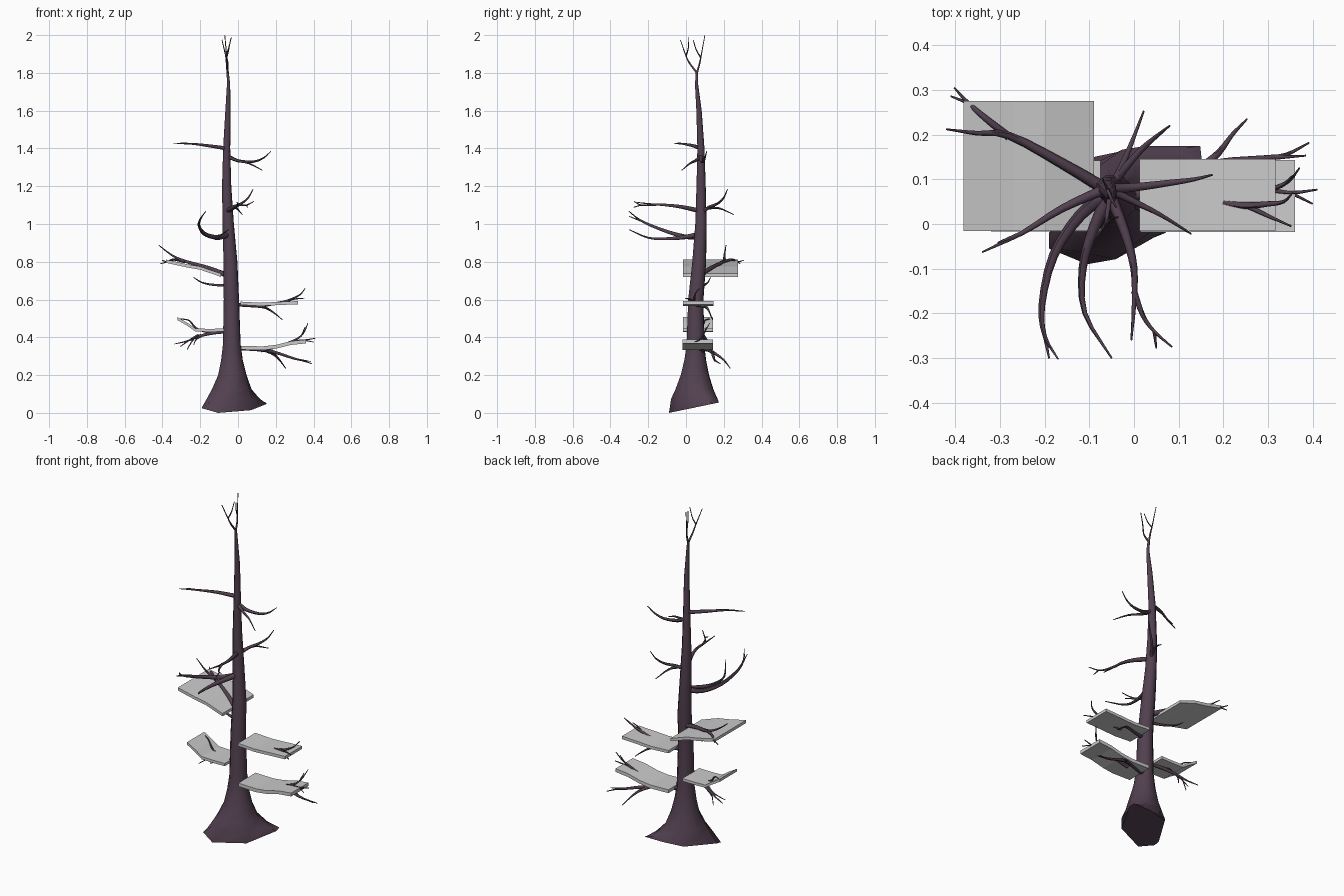
import bpy, bmesh, math
from mathutils import Vector

def material(name, rgb):
    m = bpy.data.materials.new(name)
    m.diffuse_color = (*rgb, 1)
    return m

BARK = material("dark plum bark", (0.085, 0.052, 0.08))
GREY = material("plain grey", (0.6, 0.6, 0.6))

def finish(name, bm, mat, angle):
    bmesh.ops.recalc_face_normals(bm, faces=bm.faces)
    me = bpy.data.meshes.new(name)
    bm.to_mesh(me)
    bm.free()
    me.materials.append(mat)
    ob = bpy.data.objects.new(name, me)
    bpy.context.collection.objects.link(ob)
    bpy.ops.object.select_all(action='DESELECT')
    ob.select_set(True)
    bpy.context.view_layer.objects.active = ob
    if angle:
        bpy.ops.object.shade_smooth_by_angle(angle=math.radians(angle))

def loft(bm, rings):
    """Skin a list of rings (each a list of points) and cap both ends."""
    rows = [[bm.verts.new(p) for p in r] for r in rings]
    n = len(rows[0])
    for a, b in zip(rows, rows[1:]):
        for i in range(n):
            j = (i + 1) % n
            bm.faces.new((a[i], a[j], b[j], b[i]))
    bm.faces.new(rows[0])
    bm.faces.new(rows[-1])

def spline(pts, steps=3):
    """Catmull-Rom sampling through the points."""
    p = [Vector(q) for q in pts]
    p = [2 * p[0] - p[1]] + p + [2 * p[-1] - p[-2]]
    out = []
    for k in range(1, len(p) - 2):
        a, b, c, d = p[k - 1:k + 3]
        for s in range(steps):
            t = s / steps
            out.append(0.5 * (2 * b + (c - a) * t + (2 * a - 5 * b + 4 * c - d) * t * t
                              + (3 * b - a - 3 * c + d) * t ** 3))
    return out + [p[-2]]

def branch(name, pts, r0=0.012, r1=0.002, sides=6):
    path = spline(pts)
    last = len(path) - 1
    prev, q, rings = None, None, []
    for i, c in enumerate(path):
        d = (path[min(i + 1, last)] - path[max(i - 1, 0)]).normalized()
        q = prev.rotation_difference(d) @ q if prev else d.to_track_quat('Z', 'Y')
        prev = d
        r = r0 + (r1 - r0) * i / last
        rings.append([c + q @ Vector((r * math.cos(a), r * math.sin(a), 0))
                      for a in (math.tau * k / sides for k in range(sides))])
    bm = bmesh.new()
    loft(bm, rings)
    finish(name, bm, BARK, 60)

def platform(name, top, thick, y0, y1):
    """Bent slab: side profile of its top edge (x, z), extruded along y."""
    bm = bmesh.new()
    loft(bm, [[(x, y0, z), (x, y1, z), (x, y1, z - thick), (x, y0, z - thick)] for x, z in top])
    finish(name, bm, GREY, 0)

# Trunk: irregular flared foot blending into round rings (x, y, z, radius, share of foot shape)
foot = [(0.152, 0.14), (0.148, 0.175), (0.03, 0.175), (-0.09, 0.15),
        (-0.19, -0.02), (-0.19, -0.055), (-0.105, -0.09), (0.07, -0.02)]
rings = [[(x, y, 0.2075 * (y + 0.09) + 0.2 * max(0, -0.105 - x)) for x, y in foot]]
for x, y, z, r, mix in [(-0.03, 0.045, 0.075, 0.122, 0.45), (-0.035, 0.045, 0.125, 0.102, 0.12),
                        (-0.03, 0.047, 0.2, 0.08, 0), (-0.032, 0.049, 0.28, 0.061, 0),
                        (-0.033, 0.05, 0.36, 0.05, 0), (-0.035, 0.052, 0.6, 0.043, 0),
                        (-0.04, 0.07, 0.8, 0.039, 0), (-0.052, 0.079, 1.0, 0.032, 0),
                        (-0.06, 0.08, 1.2, 0.026, 0), (-0.06, 0.079, 1.4, 0.02, 0),
                        (-0.053, 0.069, 1.6, 0.015, 0), (-0.05, 0.056, 1.74, 0.009, 0),
                        (-0.055, 0.058, 1.81, 0.006, 0)]:
    ring = []
    for i, (fx, fy) in enumerate(foot):
        a = math.radians(20 + 45 * i)
        ring.append((x + r * math.cos(a) + mix * (fx - x - r * math.cos(a)),
                     y + r * math.sin(a) + mix * (fy - y - r * math.sin(a)), z))
    rings.append(ring)
bm = bmesh.new()
loft(bm, rings)
finish("trunk", bm, BARK, 50)

# Crown twigs
branch("crown_front", [(-.055, .058, 1.80), (-.06, .02, 1.85), (-.065, 0, 1.89), (-.085, -.03, 1.975)], .006)
branch("crown_front_twig", [(-.065, 0, 1.89), (-.05, .012, 1.93), (-.035, .015, 1.99)], .004)
branch("crown_back", [(-.055, .058, 1.80), (-.055, .072, 1.85), (-.06, .08, 1.89), (-.07, .1, 2.0)], .006)
branch("crown_back_twig", [(-.06, .079, 1.88), (-.05, .055, 1.92), (-.04, .038, 1.975)], .004)

# High branches
branch("high_left", [(-.06, .08, 1.4), (-.16, .035, 1.415), (-.25, -.02, 1.425), (-.34, -.063, 1.425)])
branch("high_left_twig", [(-.25, -.02, 1.425), (-.305, -.042, 1.43)], .005)
branch("high_right", [(-.055, .079, 1.36), (.0, .082, 1.335), (.08, .092, 1.33), (.135, .1, 1.35), (.175, .11, 1.385)])
branch("high_right_twig", [(-.055, .077, 1.355), (.0, .05, 1.335), (.06, .02, 1.32), (.128, -.022, 1.285)], .01)

# Middle branches
branch("mid_back", [(-.055, .08, 1.06), (-.02, .125, 1.09), (.02, .17, 1.11), (.055, .2, 1.14), (.08, .22, 1.185)], .011)
branch("mid_back_twig", [(-.04, .1, 1.08), (-.01, .17, 1.085), (.022, .253, 1.05)], .009)
branch("mid_front", [(-.055, .07, 1.07), (-.02, -.02, 1.09), (.0, -.1, 1.1), (.0, -.18, 1.105), (-.006, -.26, 1.115)], .014)
branch("mid_front_fork", [(.0, -.15, 1.103), (.02, -.205, 1.1), (.045, -.24, 1.1), (.085, -.275, 1.12)], .007)
branch("mid_front_twig", [(.045, -.24, 1.1), (.05, -.278, 1.088)], .004)
branch("low_front", [(-.05, .075, .945), (-.09, -.01, .93), (-.115, -.1, .922), (-.11, -.2, .927), (-.05, -.3, .97)], .016)
branch("low_front_left", [(-.05, .075, .94), (-.12, .02, .93), (-.18, -.07, .95), (-.206, -.18, .99),
                          (-.2, -.25, 1.025), (-.17, -.302, 1.068)], .016)
branch("low_front_left_twig", [(-.203, -.235, 1.015), (-.19, -.3, 1.04)], .005)

# Upper left platform and the branch through it
platform("upper_left_platform", [(-.09, .737), (-.2, .775), (-.27, .787), (-.382, .812)], .017, -.016, .275)
branch("upper_left_limb", [(-.05, .07, .725), (-.16, .135, .768), (-.28, .198, .803), (-.35, .203, .835), (-.42, .212, .888)], .015)
branch("upper_left_fork", [(-.28, .195, .8), (-.34, .243, .812), (-.375, .275, .8), (-.402, .305, .808)], .009)
branch("upper_left_twig", [(-.37, .27, .8), (-.41, .286, .79)], .004)
branch("upper_left_sprig", [(-.05, .07, .675), (-.13, .095, .678), (-.19, .115, .69), (-.235, .13, .717)], .009)

# Upper right platform
platform("upper_right_platform", [(.012, .589), (.12, .583), (.22, .588), (.317, .592)], .017, -.016, .145)
branch("upper_right_limb", [(-.03, .055, .575), (.06, .08, .568), (.14, .11, .558), (.19, .125, .53), (.235, .14, .493)], .012)
branch("upper_right_twig", [(.14, .06, .57), (.24, .042, .587), (.3, .045, .61), (.335, .05, .632), (.355, .07, .66)], .01)
branch("upper_right_twig_fork", [(.25, .042, .588), (.3, .018, .603), (.352, -.005, .605)], .006)

# Lower left platform
platform("lower_left_platform", [(-.075, .446), (-.16, .445), (-.225, .447), (-.265, .475), (-.32, .507)], .016, -.017, .142)
branch("lower_left_limb", [(-.04, .055, .435), (-.15, .08, .42), (-.22, .1, .4), (-.27, .115, .38), (-.335, .135, .365)], .012)
for i, tip in enumerate([(-.305, .07, .352), (-.27, .13, .335), (-.235, .09, .36)]):
    branch(f"lower_left_twig_{i}", [(-.18 - .015 * (2 - i), .09, .413), (-.235 - .015 * (1 - i), .1, .39), tip], .006)
branch("lower_left_top_twig", [(-.15, .08, .425), (-.22, .085, .447), (-.26, .1, .49), (-.31, .13, .497)], .008)

# Lower right platform
platform("lower_right_platform", [(.015, .355), (.13, .352), (.2, .36), (.28, .38), (.36, .388)], .02, -.018, .143)
branch("lower_right_limb", [(-.03, .055, .345), (.08, .1, .338), (.18, .135, .325), (.29, .147, .29), (.34, .155, .277), (.392, .182, .26)], .014)
branch("lower_right_limb_twig", [(.31, .148, .285), (.385, .153, .272)], .005)
branch("lower_right_drop", [(.15, .125, .33), (.19, .16, .31), (.22, .2, .28), (.253, .235, .235)], .01)
branch("lower_right_top_limb", [(.12, .09, .33), (.22, .085, .355), (.3, .078, .385), (.345, .095, .42), (.37, .125, .475)], .011)
branch("lower_right_top_fork", [(.29, .08, .38), (.35, .07, .385), (.41, .077, .395)], .007)
branch("lower_right_top_twig", [(.34, .092, .415), (.355, .108, .455)], .004)
branch("lower_right_end_twig", [(.35, .07, .385), (.4, .045, .375)], .004)
